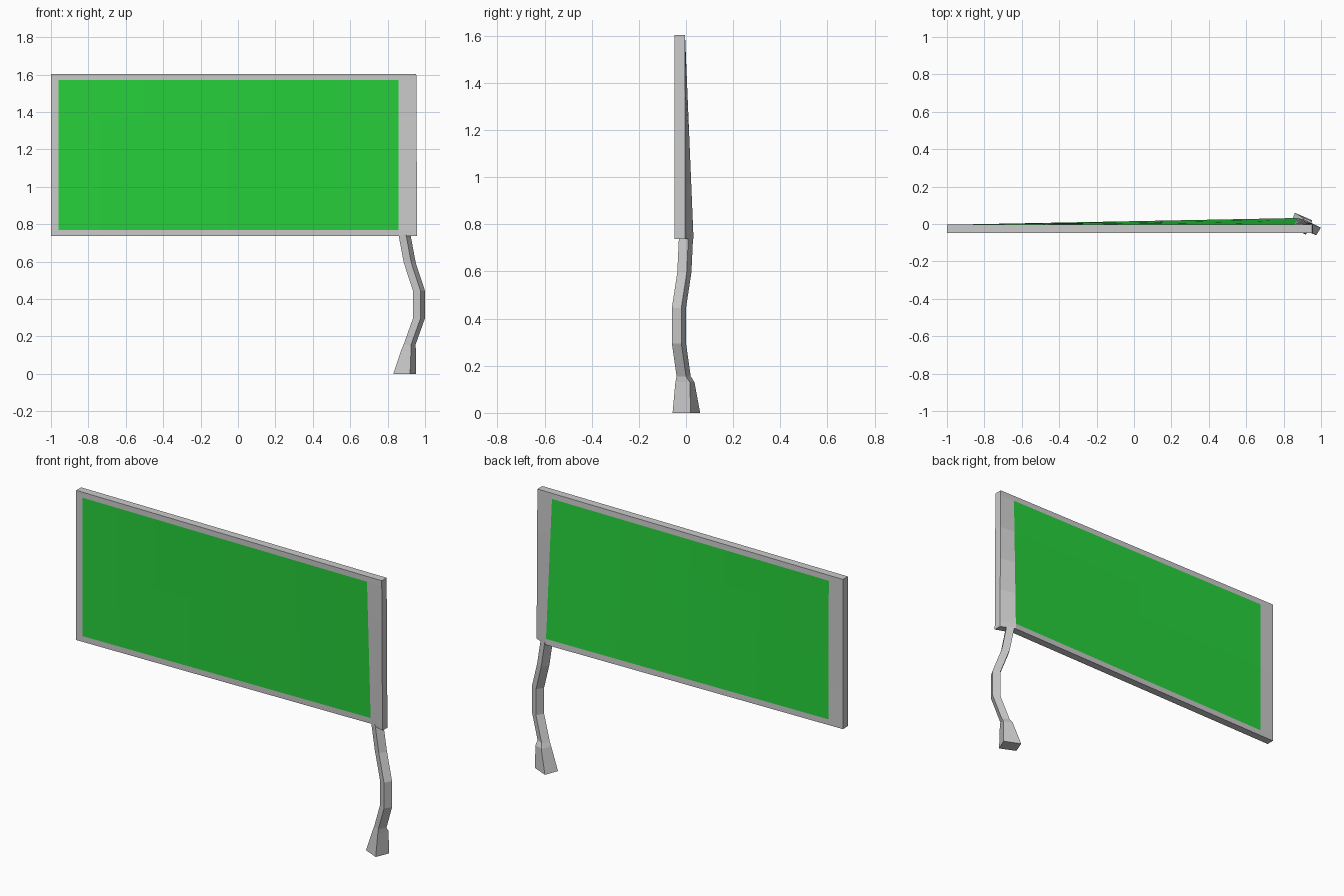
import bpy, bmesh

if "Cube" in bpy.data.objects:
    bpy.data.objects.remove(bpy.data.objects["Cube"])

Z0, Z1 = 0.737, 1.602
CREASE = 0.858


def new_object(name, bm, mats=()):
    bmesh.ops.recalc_face_normals(bm, faces=bm.faces)
    mesh = bpy.data.meshes.new(name)
    bm.to_mesh(mesh)
    bm.free()
    for m in mats:
        mesh.materials.append(m)
    ob = bpy.data.objects.new(name, mesh)
    bpy.context.collection.objects.link(ob)
    return ob


def spaced(a, b, n):
    return [a + (b - a) * i / n for i in range(n + 1)]


def bend(x, y, z, lean):
    # Panel is pushed back towards its lower right crease
    down = (Z1 - z) / (Z1 - Z0)
    if x <= CREASE + 1e-6:
        t = (x + 1) / (CREASE + 1)
        return (x + lean * down * t, y + 0.036 * down * t, z)
    t = (x - CREASE) / (0.953 - CREASE)
    return (x + 0.005 * down * t, y + 0.036 * down * (1 - t), z)


# Materials
grey = bpy.data.materials.new("grey_frame")
grey.diffuse_color = (0.8, 0.8, 0.8, 1)
grey.use_nodes = True
grey.node_tree.nodes["Principled BSDF"].inputs["Base Color"].default_value = grey.diffuse_color
green = bpy.data.materials.new("green_face")
green.diffuse_color = (0.02, 0.64, 0.044, 1)
green.use_nodes = True
green.node_tree.nodes["Principled BSDF"].inputs["Base Color"].default_value = green.diffuse_color

# Sign panel: front and back grids with green centres, closed by a rim
NX, NZ = 8, 4
rows = [Z0] + spaced(0.77, 1.57, NZ) + [Z1]
bm = bmesh.new()
grids = []
for y, left, lean in ((-0.049, -0.96, 0), (-0.004, -0.91, 0.016)):
    cols = [-1] + spaced(left, CREASE, NX) + [0.953]
    g = [[bm.verts.new(bend(x, y, z, lean)) for z in rows] for x in cols]
    grids.append(g)
    for i in range(len(cols) - 1):
        for j in range(len(rows) - 1):
            f = bm.faces.new((g[i][j], g[i + 1][j], g[i + 1][j + 1], g[i][j + 1]))
            f.material_index = int(0 < i <= NX and 0 < j <= NZ)
nc, nr = NX + 3, NZ + 3
border = ([(i, 0) for i in range(nc - 1)] + [(nc - 1, j) for j in range(nr - 1)]
          + [(i, nr - 1) for i in range(nc - 1, 0, -1)]
          + [(0, j) for j in range(nr - 1, 0, -1)])
front, back = grids
for (a, b), (c, d) in zip(border, border[1:] + border[:1]):
    bm.faces.new((front[a][b], front[c][d], back[c][d], back[a][b]))
new_object("sign_panel", bm, (grey, green))

# Crooked post: square sections swept from a flared foot up to the panel
SECTION = [(0.008, -0.03), (0.032, 0.01), (-0.008, 0.03), (-0.032, -0.01)]
PATH = [(0.917, -0.010, 0.155), (0.967, -0.03, 0.295), (0.967, -0.03, 0.445),
        (0.918, -0.007, 0.595), (0.890, 0.0, 0.745)]
rings = [
    [(0.92, -0.057, 0), (0.952, 0.02, 0), (0.86, 0.06, 0), (0.83, -0.017, 0)],
    [(0.925, -0.045, 0.13), (0.951, 0.016, 0.13), (0.90, 0.036, 0.13), (0.874, -0.018, 0.13)],
]
rings += [[(x + dx, y + dy, z) for dx, dy in SECTION] for x, y, z in PATH]
bm = bmesh.new()
loops = [[bm.verts.new(p) for p in r] for r in rings]
for lo, hi in zip(loops, loops[1:]):
    for k in range(4):
        n = (k + 1) % 4
        bm.faces.new((lo[k], lo[n], hi[n], hi[k]))
bm.faces.new(loops[0][::-1])
bm.faces.new(loops[-1])
new_object("crooked_post", bm)
